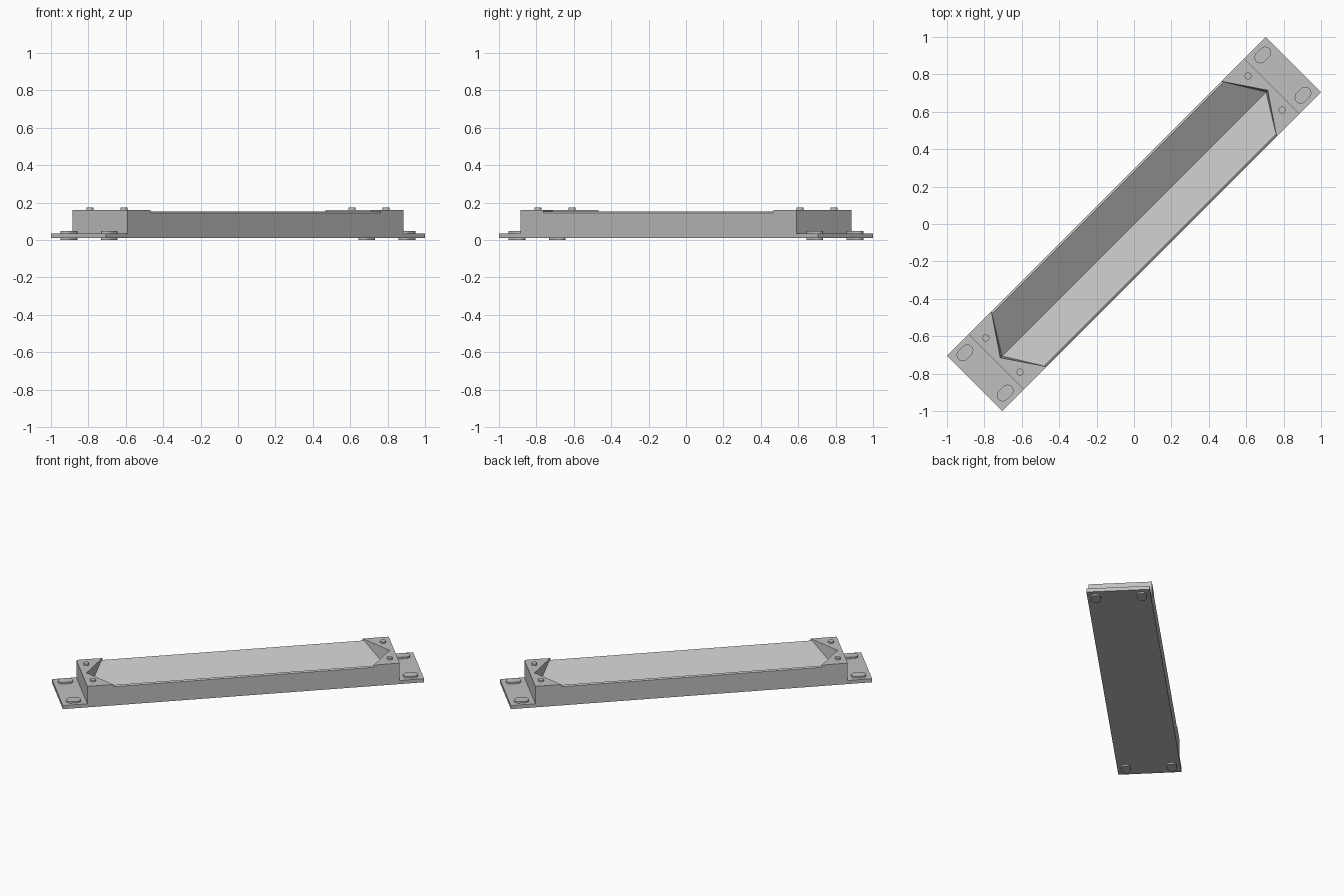
import bpy, bmesh, math

if "Cube" in bpy.data.objects:
    bpy.data.objects.remove(bpy.data.objects["Cube"])

TILT = math.radians(45)      # the bar lies along the diagonal
HALF_W = 0.209
BODY_END, TAB_END = 1.043, 1.206
BOTTOM, TAB_TOP, BODY_TOP = 0.01, 0.036, 0.162

grey = bpy.data.materials.new("plain grey")
grey.diffuse_color = (0.53, 0.53, 0.53, 1)
grey.use_nodes = True
grey.node_tree.nodes["Principled BSDF"].inputs["Base Color"].default_value = grey.diffuse_color


def finish(name, bm):
    bmesh.ops.recalc_face_normals(bm, faces=bm.faces)
    mesh = bpy.data.meshes.new(name)
    bm.to_mesh(mesh)
    bm.free()
    mesh.materials.append(grey)
    obj = bpy.data.objects.new(name, mesh)
    obj.rotation_euler.z = TILT
    bpy.context.collection.objects.link(obj)
    return obj


def prism(name, outline, z0, z1, smooth=False):
    bm = bmesh.new()
    low = [bm.verts.new((x, y, z0)) for x, y in outline]
    high = [bm.verts.new((x, y, z1)) for x, y in outline]
    bm.faces.new(low)
    bm.faces.new(high)
    n = len(outline)
    for i in range(n):
        j = (i + 1) % n
        f = bm.faces.new((low[i], low[j], high[j], high[i]))
        f.smooth = smooth
    obj = finish(name, bm)
    if smooth:
        bpy.ops.object.select_all(action='DESELECT')
        obj.select_set(True)
        bpy.context.view_layer.objects.active = obj
        bpy.ops.object.shade_smooth_by_angle(angle=math.radians(40))
    return obj


def rect(x0, x1, w):
    return [(x0, -w), (x1, -w), (x1, w), (x0, w)]


def capsule(cx, cy, r, half, n=12):
    # two half circles, moved apart along the bar
    pts = []
    for side in (1, -1):
        for i in range(n + 1):
            a = -math.pi / 2 + math.pi * i / n
            pts.append((cx + side * (half + r * math.cos(a)),
                        cy + side * r * math.sin(a)))
    return pts


def circle(cx, cy, r, n=24):
    return [(cx + r * math.cos(2 * math.pi * i / n),
             cy + r * math.sin(2 * math.pi * i / n)) for i in range(n)]


# Main body block
body = prism("body", rect(-BODY_END, BODY_END, HALF_W), BOTTOM, BODY_TOP)

# V-trough cutter with arrow-shaped ends and bevelled rims
half_profile = [(0, 0.032), (0.198, 0.153), (0.222, 0.137), (0.222, 0.2), (0, 0.2)]
bm = bmesh.new()
for mirror in (1, -1):
    rings = []
    for end in (-1, 1):
        rings.append([bm.verts.new((end * (1.011 - 0.677 * y - 0.1 * (BODY_TOP - z)),
                                    mirror * y, z)) for y, z in half_profile])
    for ring in rings:
        bm.faces.new(ring)
    for i in range(len(half_profile) - 1):
        bm.faces.new((rings[0][i], rings[0][i + 1], rings[1][i + 1], rings[1][i]))
bmesh.ops.remove_doubles(bm, verts=bm.verts, dist=1e-5)
cutter = finish("trough_cutter", bm)
cutter.hide_render = True
cutter.hide_viewport = True

cut = body.modifiers.new("trough", 'BOOLEAN')
cut.operation = 'DIFFERENCE'
cut.solver = 'EXACT'
cut.object = cutter

# Mounting tabs, slotted plugs and screw pins at both ends
for end, label in ((-1, "lower"), (1, "upper")):
    x0, x1 = sorted((end * BODY_END, end * TAB_END))
    prism(label + "_mounting_tab", rect(x0, x1, HALF_W), BOTTOM, TAB_TOP)
    for side, hand in ((-1, "right"), (1, "left")):
        tag = f"{label}_{hand}"
        prism(tag + "_slot_plug", capsule(end * 1.126, side * 0.152, 0.032, 0.018),
              0, 0.048, True)
        prism(tag + "_screw_pin", circle(end * 0.991, side * 0.129, 0.019),
              0.14, 0.174, True)
